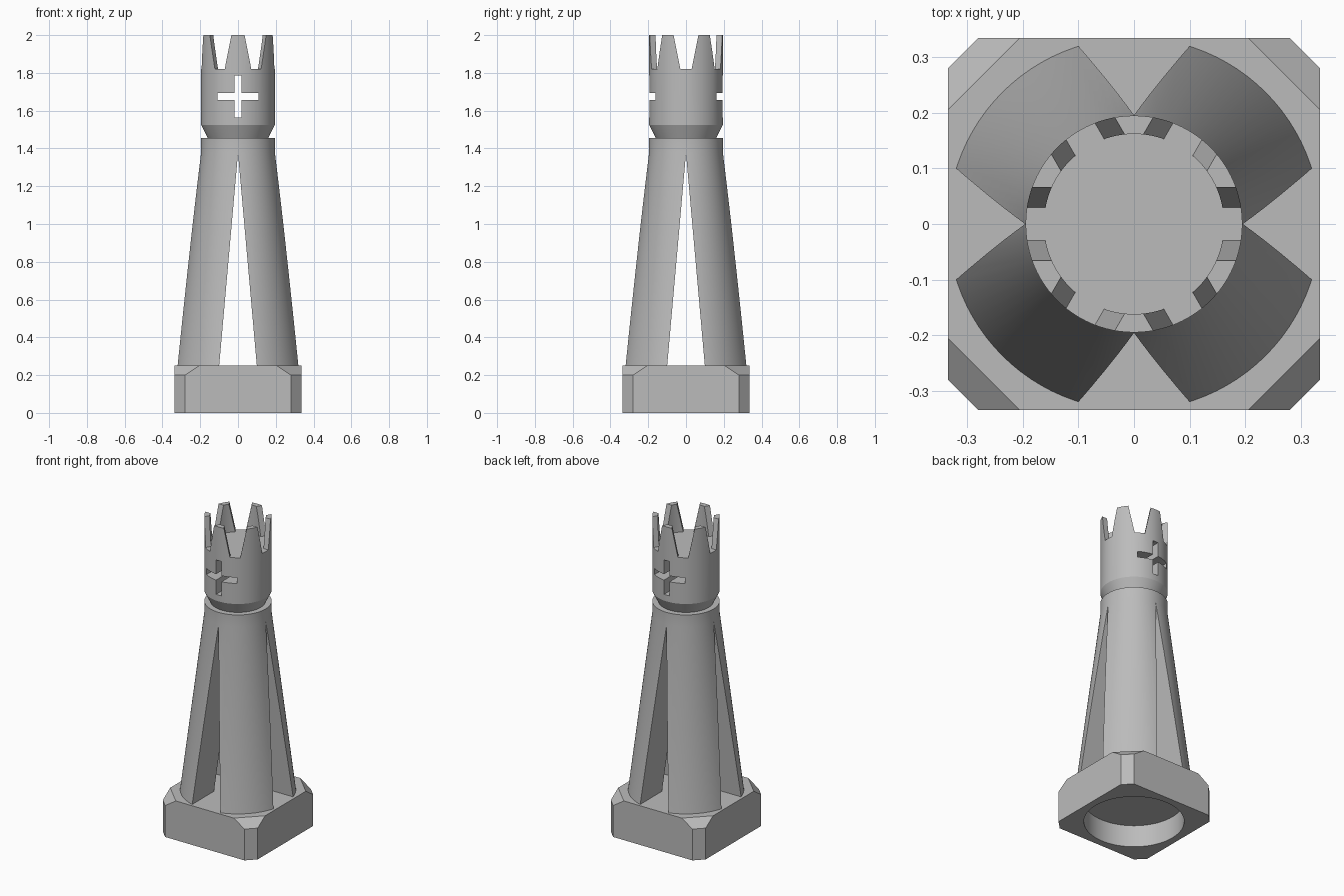
import bpy
import bmesh
from math import radians, tau
from mathutils import Matrix

default = bpy.data.objects.get("Cube")
if default:
    bpy.data.objects.remove(default, do_unlink=True)

GREY = (0.5, 0.5, 0.5, 1.0)
stone = bpy.data.materials.new("stone_grey")
stone.use_nodes = True
stone.diffuse_color = GREY
stone.node_tree.nodes["Principled BSDF"].inputs["Base Color"].default_value = GREY


def finish(name, bm):
    """Turn a bmesh into a named object in the scene."""
    bmesh.ops.recalc_face_normals(bm, faces=bm.faces)
    mesh = bpy.data.meshes.new(name)
    bm.to_mesh(mesh)
    bm.free()
    mesh.materials.append(stone)
    obj = bpy.data.objects.new(name, mesh)
    bpy.context.collection.objects.link(obj)
    return obj


def lathe(name, profile, steps=96):
    """Spin an open (radius, z) profile round z and cap its ends."""
    bm = bmesh.new()
    verts = [bm.verts.new((r, 0, z)) for r, z in profile]
    edges = [bm.edges.new(pair) for pair in zip(verts, verts[1:])]
    bmesh.ops.spin(bm, geom=verts + edges, cent=(0, 0, 0), axis=(0, 0, 1),
                   angle=tau, steps=steps)
    bmesh.ops.remove_doubles(bm, verts=bm.verts, dist=0.0001)
    bmesh.ops.holes_fill(bm, edges=[e for e in bm.edges if e.is_boundary], sides=0)
    return finish(name, bm)


def prism(name, outline, turn=0):
    """Extrude an (x, z) outline right through the model, turned about z."""
    bm = bmesh.new()
    face = bm.faces.new([bm.verts.new((x, -0.5, z)) for x, z in outline])
    out = bmesh.ops.extrude_face_region(bm, geom=[face])
    far = [v for v in out["geom"] if isinstance(v, bmesh.types.BMVert)]
    bmesh.ops.translate(bm, verts=far, vec=(0, 1, 0))
    bmesh.ops.rotate(bm, verts=bm.verts, matrix=Matrix.Rotation(radians(turn), 3, "Z"))
    return finish(name, bm)


def cut(obj, cutter):
    """Subtract the cutter from the object and discard it."""
    cutter.hide_render = True
    mod = obj.modifiers.new("cut", "BOOLEAN")
    mod.operation = "DIFFERENCE"
    mod.solver = "EXACT"
    mod.object = cutter
    bpy.context.view_layer.objects.active = obj
    bpy.ops.object.modifier_apply(modifier=mod.name)
    bpy.data.objects.remove(cutter, do_unlink=True)


# Square base: cut corners, with a sloped facet above each one
HALF, BASE_TOP = 0.335, 0.25
bm = bmesh.new()
for inset, z in ((0.28, 0), (0.28, 0.2), (0.205, BASE_TOP)):
    for sx in (-1, 1):
        for sy in (-1, 1):
            bm.verts.new((sx * inset, sy * HALF, z))
            bm.verts.new((sx * HALF, sy * inset, z))
bmesh.ops.convex_hull(bm, input=bm.verts)
bmesh.ops.dissolve_limit(bm, angle_limit=0.01, verts=bm.verts, edges=bm.edges)
base = finish("base", bm)

# Round recess under the base
cut(base, lathe("recess_cutter", [(0.29, -0.1), (0.29, 0.14)]))

# Tapered shaft, split into four legs by two crossing tall slots
R = 0.195
shaft = lathe("legged_shaft", [(HALF, BASE_TOP), (R, 1.38), (R, 1.455)])
for turn in (0, 90):
    cut(shaft, prism("slot_cutter", [(-0.113, 0.1), (0.113, 0.1), (0, 1.375)], turn))

# Head: flared neck, drum and crown wall round a flat floor
FLOOR = 1.82
head = lathe("crowned_head", [(0.16, 1.455), (R, 1.525), (R, 2.0),
                              (0.162, 2.0), (0.162, FLOOR)])

# Six tapering notches leave six crown teeth
for turn in (30, 90, 150):
    cut(head, prism("notch_cutter", [(-0.03, FLOOR), (0.03, FLOOR),
                                     (0.07, 2.02), (-0.07, 2.02)], turn))

# Cross-shaped opening from front to back
ARM, THIN, MID, TALL = 0.108, 0.019, 1.675, 0.11
quarter = [(ARM, THIN), (THIN, THIN), (THIN, TALL)]
cross = (quarter
         + [(-x, z) for x, z in reversed(quarter)]
         + [(-x, -z) for x, z in quarter]
         + [(x, -z) for x, z in reversed(quarter)])
cut(head, prism("cross_cutter", [(x, MID + z) for x, z in cross]))

# Smooth round walls, crisp edges
bpy.ops.object.select_all(action="DESELECT")
for obj in (base, shaft, head):
    obj.select_set(True)
bpy.context.view_layer.objects.active = head
bpy.ops.object.shade_smooth_by_angle(angle=radians(20))
